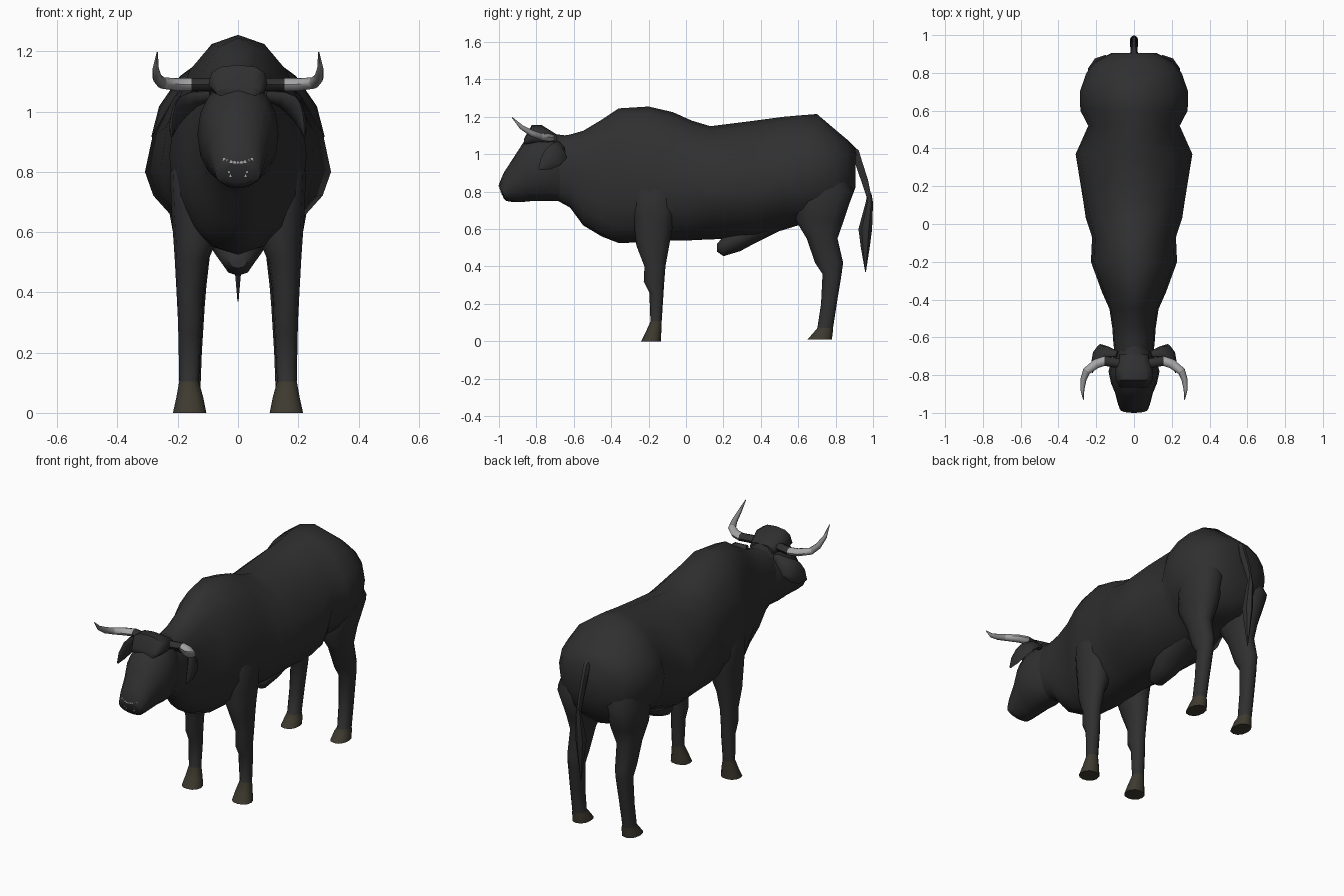
import bpy, bmesh, math
from mathutils import Vector


def material(name, rgb):
    m = bpy.data.materials.new(name)
    m.diffuse_color = (*rgb, 1)
    return m


HIDE = material("black hide", (0.029, 0.029, 0.029))
HOOF = material("brown hoof", (0.048, 0.042, 0.029))
HORN = material("pale horn", (0.38, 0.38, 0.38))
TIP = material("grey horn tip", (0.23, 0.23, 0.23))
SPECK = material("light whisker", (0.4, 0.4, 0.4))


def loft(name, rings, mats=(HIDE,), bands=None, angle=50):
    """Skin a list of point rings; bands gives the material slot per span."""
    bm = bmesh.new()
    rows = [[bm.verts.new(p) for p in r] for r in rings]
    n = len(rows[0])
    for i, (a, b) in enumerate(zip(rows, rows[1:])):
        for j in range(n):
            k = (j + 1) % n
            f = bm.faces.new((a[j], a[k], b[k], b[j]))
            f.material_index = bands[i] if bands else 0
    for row, slot in ((rows[0], 0), (rows[-1], -1)):
        bm.faces.new(row).material_index = bands[slot] if bands else 0
    bmesh.ops.recalc_face_normals(bm, faces=bm.faces)
    me = bpy.data.meshes.new(name)
    bm.to_mesh(me)
    bm.free()
    for m in mats:
        me.materials.append(m)
    ob = bpy.data.objects.new(name, me)
    bpy.context.collection.objects.link(ob)
    bpy.ops.object.select_all(action='DESELECT')
    ob.select_set(True)
    bpy.context.view_layer.objects.active = ob
    bpy.ops.object.shade_smooth_by_angle(angle=math.radians(angle))
    return ob


def power(v, p):
    return math.copysign(abs(v) ** p, v)


def section(yt, zt, yb, zb, w, mid=0.5, p=0.95, n=16, low=None):
    """Rounded cross-section between a top and a bottom point."""
    pts = []
    for i in range(n):
        a = 2 * math.pi * i / n
        q = p if math.cos(a) > 0 or low is None else low
        c = power(math.cos(a), q)
        t = mid * (1 - c) if c > 0 else mid - (1 - mid) * c
        pts.append((w * power(math.sin(a), q), yt + (yb - yt) * t, zt + (zb - zt) * t))
    return pts


def slab(z, y0, y1, x0, x1, side, n=12):
    """Horizontal rounded leg section."""
    pts = []
    for i in range(n):
        a = 2 * math.pi * i / n
        pts.append((side * ((x0 + x1) / 2 + (x1 - x0) / 2 * power(math.cos(a), 0.9)),
                    (y0 + y1) / 2 + (y1 - y0) / 2 * power(math.sin(a), 0.9), z))
    return pts


def tube(path, side=1, n=8, wide=(1, 0.01, 0)):
    """Rings along a path of (x, y, z, radius along wide, other radius)."""
    pos = [Vector(p[:3]) for p in path]
    rings = []
    for i, p in enumerate(path):
        d = (pos[min(i + 1, len(pos) - 1)] - pos[max(i - 1, 0)]).normalized()
        u = Vector(wide)
        u = (u - d * u.dot(d)).normalized()
        t = d.cross(u)
        ring = []
        for j in range(n):
            a = 2 * math.pi * j / n
            v = pos[i] + u * p[3] * math.cos(a) + t * p[4] * math.sin(a)
            ring.append((side * v.x, v.y, v.z))
        rings.append(ring)
    return rings


# Torso: y, bottom, top, half width, height of widest point, upper and lower roundness
torso = [(-0.72, .77, 1.09, .10, .93, .95, .95), (-0.62, .715, 1.105, .110, .92, .95, .95),
         (-0.55, .62, 1.125, .115, .90, .95, .95), (-0.45, .56, 1.185, .130, .87, .95, .95),
         (-0.36, .525, 1.245, .170, .85, 1, .95), (-0.20, .53, 1.255, .228, .85, 1, .95),
         (-0.07, .54, 1.225, .222, .83, 1, 1), (0.03, .54, 1.18, .255, .82, 1, 1.05),
         (0.13, .545, 1.15, .270, .81, 1, 1.1), (0.37, .55, 1.18, .309, .80, 1.15, 1.2),
         (0.52, .595, 1.20, .242, .86, 1.05, 1), (0.60, .62, 1.207, .284, .91, 1.15, .95),
         (0.70, .63, 1.215, .287, .92, 1.15, .95), (0.80, .64, 1.13, .252, .92, .95, .9),
         (0.86, .70, 1.08, .205, .91, .9, .9), (0.905, .82, 1.035, .120, .92, .9, .9)]
loft("torso", [section(y, t, y, b, w, (t - m) / (t - b), p, low=q)
               for y, b, t, w, m, p, q in torso])

# Head and the crest between the horns
loft("head", [section(*r) for r in (
    (-0.64, 1.10, -0.61, .74, .085), (-0.72, 1.11, -0.69, .75, .115),
    (-0.80, 1.10, -0.76, .75, .135), (-0.865, 1.07, -0.82, .75, .122),
    (-0.92, .985, -0.87, .745, .10), (-0.975, .90, -0.93, .745, .085),
    (-1.0, .84, -0.96, .75, .075), (-0.998, .82, -0.975, .765, .05))])
loft("crest", [section(y, t, y, 1.05, w, 0.6, 0.75, 12) for y, t, w in (
    (-0.865, 1.085, .075), (-0.825, 1.155, .098), (-0.77, 1.155, .098), (-0.69, 1.105, .075))])


def speck(name, x, y, z, w):
    """Small pale plate on the muzzle."""
    loft(name, [[(x - w, yy, z - .004), (x + w, yy, z - .004),
                 (x + w * .7, yy, z + .004), (x - w * .7, yy, z + .004)]
                for yy in (y, y + .008)], (SPECK,))


# Pale whiskers across the muzzle and at the nostrils
for i in range(9):
    x = (i - 4) * 0.0115
    speck(f"whisker_{i + 1}", x, -1.0015 + 4.5 * x * x, .831 + 5 * x * x, .005)
for i, (x, z) in enumerate(((-.03, .80), (-.025, .787), (.03, .80), (.025, .787))):
    speck(f"nostril_mark_{i + 1}", x, -.991 + (.80 - z) * .4, z, .003)

# Sheath under the belly
loft("sheath", [section(y, t, y, b, w, .45, 1.0, 10) for y, b, t, w in (
    (.165, .48, .52, .03), (.20, .455, .56, .055), (.29, .482, .62, .085),
    (.37, .525, .65, .10), (.50, .59, .68, .09))])

# Tail and tuft
loft("tail", tube([(0, .86, 1.04, .02, .025), (0, .908, 1.01, .02, .022),
                   (0, .925, .95, .018, .022), (0, .955, .86, .016, .021),
                   (0, .982, .76, .012, .014)], n=6))
loft("tail_tuft", [section(y0, z, y1, z, w, n=6) for z, y0, y1, w in (
    (.79, .970, .992, .010), (.74, .960, 1.0, .018), (.60, .922, .995, .025),
    (.50, .935, .982, .015), (.37, .958, .962, .002))])

front = [(.98, -.24, -.10, .09, .165), (.80, -.29, -.05, .06, .226),
         (.65, -.28, -.065, .06, .220), (.57, -.272, -.08, .07, .214),
         (.51, -.265, -.09, .098, .21), (.40, -.222, -.11, .115, .204),
         (.32, -.226, -.116, .118, .20), (.26, -.196, -.12, .122, .198),
         (.105, -.19, -.13, .13, .195), (.05, -.215, -.132, .115, .205),
         (0, -.24, -.135, .105, .216)]
hind = [(1.02, .66, .78, .10, .20), (.80, .59, .895, .05, .255), (.65, .585, .845, .06, .225),
        (.55, .645, .81, .09, .207), (.42, .69, .84, .105, .20), (.36, .73, .832, .11, .196),
        (.20, .722, .806, .12, .195), (.07, .702, .786, .125, .195),
        (.05, .685, .785, .115, .20), (.01, .65, .78, .11, .207)]

for side, tag in ((-1, "left"), (1, "right")):
    # Legs with brown hooves at the bottom
    loft(f"front_leg_{tag}", [slab(*r, side) for r in front], (HIDE, HOOF), [0] * 8 + [1] * 2)
    loft(f"hind_leg_{tag}", [slab(*r, side) for r in hind], (HIDE, HOOF), [0] * 7 + [1] * 2)
    # Horns: dark root, pale middle, grey tip
    loft(f"horn_{tag}", tube([
        (.07, -.74, 1.09, .022, .026), (.155, -.725, 1.09, .022, .026),
        (.20, -.74, 1.09, .021, .025), (.252, -.78, 1.095, .019, .021),
        (.268, -.825, 1.112, .017, .016), (.273, -.88, 1.145, .012, .010),
        (.268, -.93, 1.197, .002, .002)], side, wide=(0, 0, 1)),
        (HIDE, HORN, TIP), [0, 1, 1, 2, 2, 2])
    # Drooping leaf-shaped ears
    loft(f"ear_{tag}", tube([
        (.09, -.69, 1.055, .018, .018), (.145, -.675, 1.042, .036, .018),
        (.185, -.68, 1.015, .057, .018), (.207, -.71, .985, .058, .015),
        (.218, -.75, .95, .040, .011), (.220, -.785, .92, .006, .004)],
        side, wide=(0, .7, -.7)))
